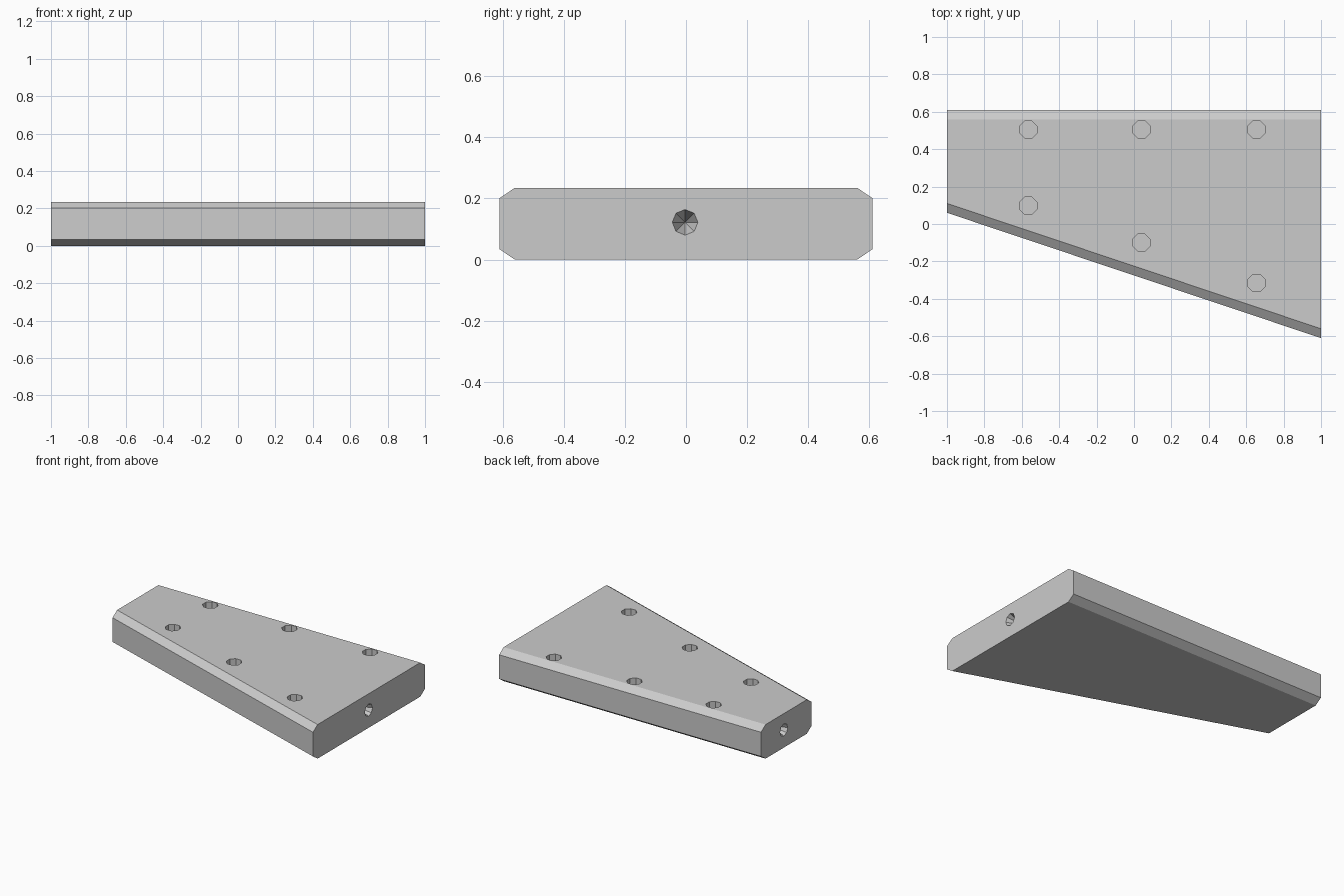
import bpy, bmesh, math
from mathutils import Matrix

if "Cube" in bpy.data.objects:
    bpy.data.objects.remove(bpy.data.objects["Cube"])

HEIGHT, CH_Y, CH_Z = 0.235, 0.05, 0.034
BACK = 0.61


def make_object(name, bm):
    bmesh.ops.recalc_face_normals(bm, faces=bm.faces)
    mesh = bpy.data.meshes.new(name)
    bm.to_mesh(mesh)
    bm.free()
    obj = bpy.data.objects.new(name, mesh)
    bpy.context.collection.objects.link(obj)
    return obj


def end_profile(bm, x, front):
    # chamfered rectangle across the plate at one end
    h, c, b = HEIGHT, CH_Z, BACK
    pts = [(front + CH_Y, 0), (b - CH_Y, 0), (b, c), (b, h - c),
           (b - CH_Y, h), (front + CH_Y, h), (front, h - c), (front, c)]
    return [bm.verts.new((x, y, z)) for y, z in pts]


# tapered plate
bm = bmesh.new()
left = end_profile(bm, -1, 0.06)
right = end_profile(bm, 1, -0.61)
bm.faces.new(left)
bm.faces.new(right)
for i in range(8):
    j = (i + 1) % 8
    bm.faces.new((left[i], left[j], right[j], right[i]))
plate = make_object("tapered_plate", bm)

# all hole cutters in one mesh
bm = bmesh.new()

# flat-bottomed octagonal holes in the top
DEPTH, OVER = 0.10, 0.05
for x, y in [(-0.565, 0.505), (0.04, 0.505), (0.655, 0.505),
             (-0.565, 0.097), (0.04, -0.10), (0.655, -0.315)]:
    z = HEIGHT + (OVER - DEPTH) / 2
    m = Matrix.Translation((x, y, z)) @ Matrix.Rotation(math.pi / 8, 4, 'Z')
    bmesh.ops.create_cone(bm, cap_ends=True, segments=8, radius1=0.05,
                          radius2=0.05, depth=DEPTH + OVER, matrix=m)

# pointed holes in both ends: cone widened past the face so the rim is 0.042
for side, y in [(1, -0.003), (-1, 0.36)]:
    depth, over, rim = 0.11, 0.03, 0.042
    m = (Matrix.Translation((side * (1 + (over - depth) / 2), y, 0.122))
         @ Matrix.Rotation(side * math.pi / 2, 4, 'Y'))
    bmesh.ops.create_cone(bm, cap_ends=True, segments=8, radius1=0,
                          radius2=rim * (depth + over) / depth,
                          depth=depth + over, matrix=m)
bmesh.ops.remove_doubles(bm, verts=bm.verts, dist=1e-5)
cutter = make_object("hole_cutter", bm)
cutter.hide_render = True

# drill the plate and drop the cutter
mod = plate.modifiers.new("holes", 'BOOLEAN')
mod.operation = 'DIFFERENCE'
mod.solver = 'EXACT'
mod.object = cutter
bpy.context.view_layer.objects.active = plate
bpy.ops.object.modifier_apply(modifier=mod.name)
bpy.data.objects.remove(cutter)
